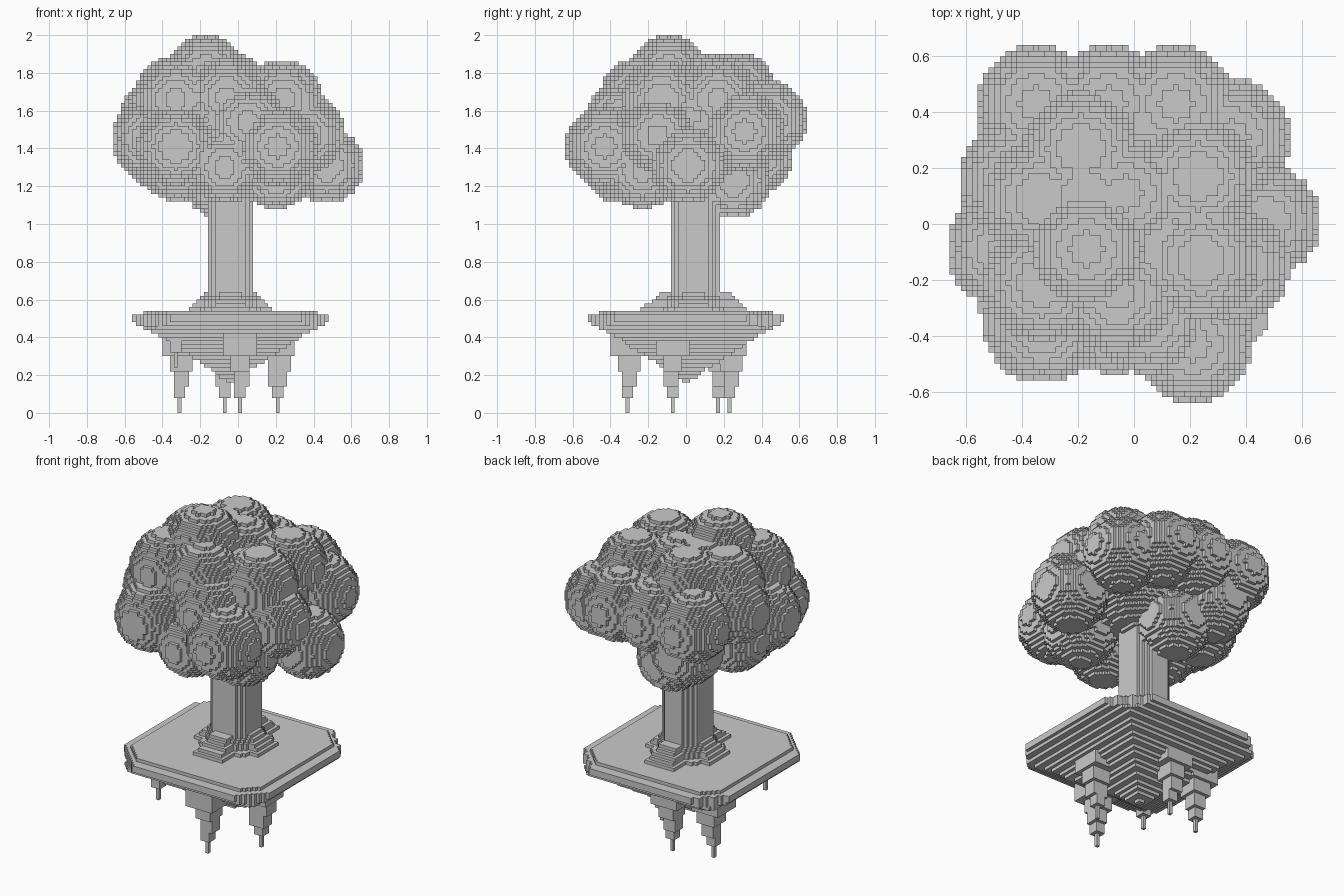
import bpy, bmesh, math

if "Cube" in bpy.data.objects:
    bpy.data.objects.remove(bpy.data.objects["Cube"])

H = 0.02          # edge of one block
cells = {}        # block index -> part name

stone = bpy.data.materials.new("plain grey")
stone.diffuse_color = (0.59, 0.59, 0.59, 1)
stone.use_nodes = True
stone.node_tree.nodes["Principled BSDF"].inputs["Base Color"].default_value = stone.diffuse_color


def fill(part, x0, x1, y0, y1, z0, z1, inside=lambda x, y, z: True):
    """Fill a box with blocks wherever the inside test passes."""
    rng = lambda a, b: range(math.floor(a / H + 0.5), math.floor(b / H + 0.5))
    for i in rng(x0, x1):
        for j in rng(y0, y1):
            for k in rng(z0, z1):
                if inside((i + .5) * H, (j + .5) * H, (k + .5) * H):
                    cells.setdefault((i, j, k), part)


def ball(part, x, y, z, rx, ry=None, rz=None):
    ry, rz = ry or rx, rz or rx
    fill(part, x - rx - H, x + rx + H, y - ry - H, y + ry + H, z - rz - H, z + rz + H,
         lambda a, b, c: ((a - x) / rx) ** 2 + ((b - y) / ry) ** 2 + ((c - z) / rz) ** 2 < .99)


def slab(part, cx, cy, half, z0, z1, limit=9):
    """Square slab whose corners are cut back to a diagonal limit."""
    fill(part, cx - half, cx + half, cy - half, cy + half, z0, z1,
         lambda x, y, z: abs(x - cx) + abs(y - cy)
         <= limit + (-.02 if (x - cx) * (y - cy) > 0 else .02))


# trunk: round column, stepped foot and buttress arms
TX, TY = -0.04, 0.04
fill("trunk", TX - .12, TX + .12, TY - .13, TY + .13, .5, 1.5,
     lambda x, y, z: math.hypot(x - TX, y - TY) <= .14)
for z0, z1, reach, width, disc in [(.54, .56, .22, .10, .20), (.56, .58, .20, .08, .17),
                                   (.58, .60, .17, .07, .16), (.60, .62, .155, .06, .15),
                                   (.62, .64, .13, .06, .13)]:
    fill("trunk_foot", TX - .3, TX + .3, TY - .3, TY + .3, z0, z1,
         lambda x, y, z: math.hypot(x - TX, y - TY) <= disc
         or (abs(x - TX) <= reach and abs(y - TY) <= width)
         or (abs(x - TX) <= width and -reach - .05 <= y - TY <= reach + .06))

# platform: thin raised top, wide rim, stepped upside-down pyramid
PX, PY = -0.04, 0.0
slab("platform", PX, PY, .46, .52, .54, .80)
slab("platform", PX, PY, .52, .48, .52, .86)
slab("platform", PX, PY, .50, .46, .48, .86)
slab("platform", PX, PY, .46, .44, .46, .87)
slab("platform", PX, PY, .42, .42, .44)
for n in range(13):
    slab("platform_underside", PX, PY, .38 - .03 * n if n < 12 else .02, .40 - H * n, .42 - H * n)

# hanging spikes: stacked square blocks narrowing to a needle
STEPS = [(0, .08, .01), (.08, .14, .03), (.14, .22, .04), (.22, .30, .06), (.30, .44, .085)]
for x, y, lift in [(.01, -.31, 0), (.21, -.07, 0), (-.31, .17, 0), (-.07, .23, 0), (-.33, -.31, .24)]:
    for z0, z1, half in STEPS:
        if z0 + lift < .44:
            fill("hanging_spikes", x - half, x + half, y - half, y + half,
                 z0 + lift, min(z1 + lift, .44))

# canopy: clustered round clumps around a solid core
CLUMPS = [
    # crown
    (-.17, -.09, 1.79, .21), (-.19, .27, 1.70, .21), (-.34, .09, 1.68, .21), (-.03, .11, 1.69, .21),
    (-.17, .10, 1.70, .21), (.23, .17, 1.66, .21), (.24, -.13, 1.66, .21), (-.33, -.21, 1.66, .21),
    (-.06, -.25, 1.67, .21),
    # front
    (.21, -.43, 1.41, .21), (-.33, -.36, 1.41, .21), (-.07, -.35, 1.30, .19), (.05, -.34, 1.54, .20),
    # left
    (-.46, -.09, 1.45, .21), (-.42, .15, 1.56, .21), (-.40, .10, 1.37, .20), (-.32, -.13, 1.32, .20),
    # right
    (.47, .01, 1.31, .20), (.35, .31, 1.49, .21), (.36, -.15, 1.47, .20),
    # back
    (-.35, .43, 1.55, .21), (-.09, .43, 1.55, .21), (.15, .43, 1.55, .21), (-.27, .37, 1.36, .20),
    # low
    (.20, -.23, 1.28, .20), (-.09, .25, 1.23, .20),
]
for x, y, z, r in CLUMPS:
    ball("canopy", x, y, z, r)
ball("canopy", -.02, 0, 1.57, .44, .44, .24)
ball("canopy", .02, .06, 1.42, .30, .30, .20)

# skin every part with only its outward block faces
DIRS = [(a, s) for a in range(3) for s in (0, 1)]
for part in sorted(set(cells.values())):
    bm = bmesh.new()
    verts = {}

    def corner(p):
        if p not in verts:
            verts[p] = bm.verts.new([c * H for c in p])
        return verts[p]

    for cell, owner in cells.items():
        if owner != part:
            continue
        for axis, side in DIRS:
            near = list(cell)
            near[axis] += 1 if side else -1
            if tuple(near) in cells:
                continue
            u, v = (axis + 1) % 3, (axis + 2) % 3
            loop = []
            for du, dv in [(0, 0), (1, 0), (1, 1), (0, 1)]:
                p = list(cell)
                p[axis] += side
                p[u] += du
                p[v] += dv
                loop.append(corner(tuple(p)))
            bm.faces.new(loop if side else loop[::-1])
    mesh = bpy.data.meshes.new(part)
    bm.to_mesh(mesh)
    bm.free()
    mesh.materials.append(stone)
    bpy.context.collection.objects.link(bpy.data.objects.new(part, mesh))
